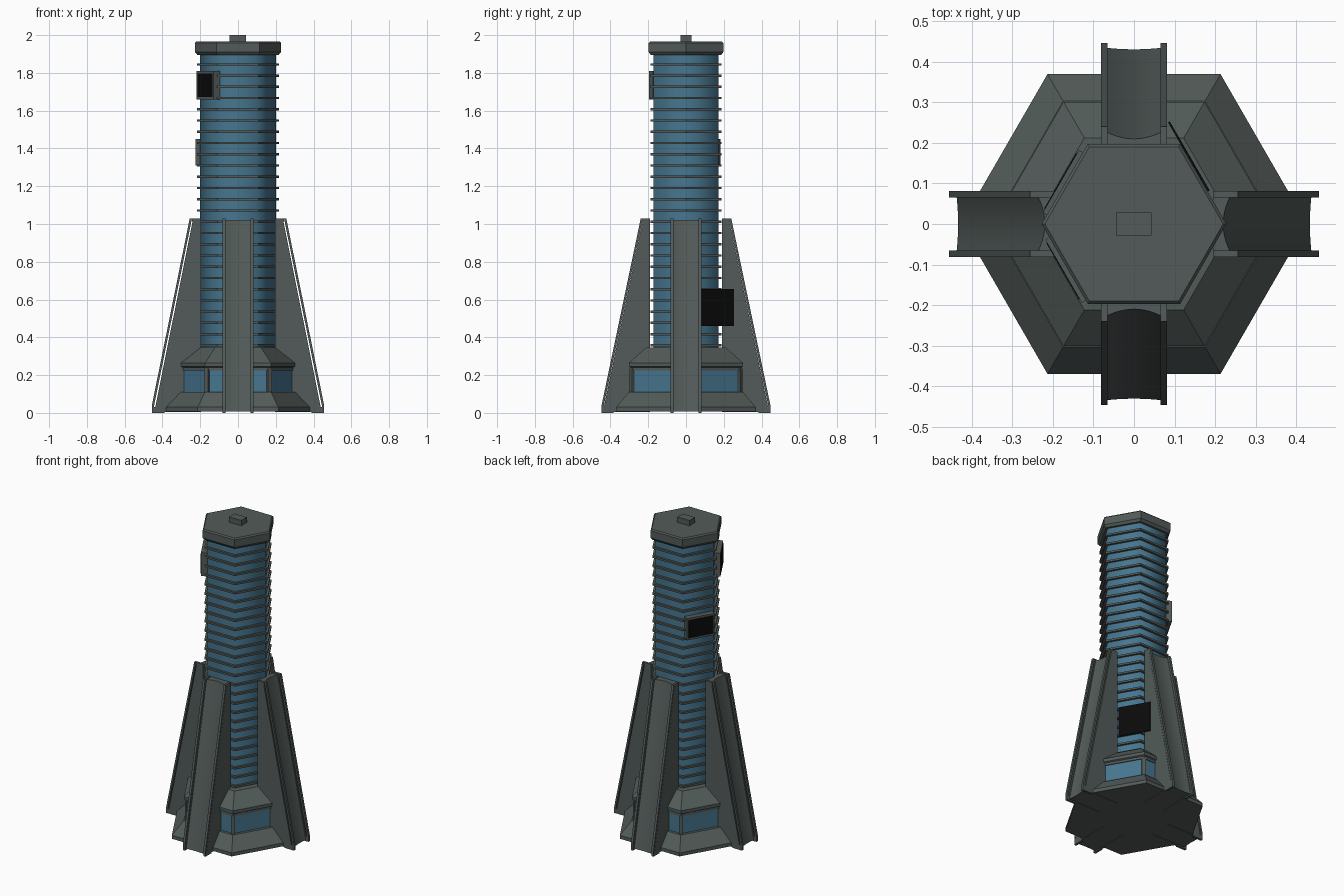
import bpy, bmesh
from math import sin, cos, pi, radians
from mathutils import Matrix

if "Cube" in bpy.data.objects:
    bpy.data.objects.remove(bpy.data.objects["Cube"])


def material(name, rgb):
    m = bpy.data.materials.new(name)
    m.use_nodes = True
    m.diffuse_color = (*rgb, 1)
    bsdf = m.node_tree.nodes["Principled BSDF"]
    bsdf.inputs["Base Color"].default_value = (*rgb, 1)
    bsdf.inputs["Roughness"].default_value = 0.7
    return m


GREY = material("slate grey", (0.085, 0.105, 0.1))
BLUE = material("glass blue", (0.062, 0.18, 0.275))
BLACK = material("screen black", (0.003, 0.003, 0.003))


def finish(name, bm, mat, smooth=0):
    bmesh.ops.recalc_face_normals(bm, faces=bm.faces)
    mesh = bpy.data.meshes.new(name)
    bm.to_mesh(mesh)
    bm.free()
    mesh.materials.append(mat)
    ob = bpy.data.objects.new(name, mesh)
    bpy.context.collection.objects.link(ob)
    if smooth:
        bpy.ops.object.select_all(action="DESELECT")
        ob.select_set(True)
        bpy.context.view_layer.objects.active = ob
        bpy.ops.object.shade_smooth_by_angle(angle=radians(smooth))
    return ob


def loft(bm, rings):
    """Skin a stack of equal-length point rings and cap both ends."""
    rows = [[bm.verts.new(p) for p in ring] for ring in rings]
    n = len(rows[0])
    for a, b in zip(rows, rows[1:]):
        for i in range(n):
            j = (i + 1) % n
            bm.faces.new((a[i], a[j], b[j], b[i]))
    bm.faces.new(rows[0])
    bm.faces.new(rows[-1])


def hexagon(r, z):
    return [(r * cos(k * pi / 3), r * sin(k * pi / 3), z) for k in range(6)]


def hex_stack(name, profile, mat, smooth=0):
    bm = bmesh.new()
    loft(bm, [hexagon(r, z) for r, z in profile])
    return finish(name, bm, mat, smooth)


def box(name, x, y, z, mat, angle=0):
    """Box from (min, max) ranges, turned about the z axis."""
    bm = bmesh.new()
    loft(bm, [[(x[0], y[0], h), (x[1], y[0], h), (x[1], y[1], h), (x[0], y[1], h)] for h in z])
    bmesh.ops.transform(bm, matrix=Matrix.Rotation(radians(angle), 4, "Z"), verts=bm.verts)
    return finish(name, bm, mat)


# Base: sloped plinth, window band with corner posts, sloped roof
hex_stack("plinth", [(0.427, 0.008), (0.427, 0.03), (0.35, 0.11), (0.32, 0.112)], GREY)
hex_stack("base_windows", [(0.332, 0.1), (0.332, 0.235)], BLUE)
hex_stack("base_roof", [(0.33, 0.225), (0.338, 0.225), (0.338, 0.24), (0.348, 0.245),
                        (0.348, 0.265), (0.245, 0.345), (0.2, 0.347)], GREY)
for k in (60, 120, 240, 300):
    box("base_corner_post", (0.312, 0.337), (-0.012, 0.012), (0.1, 0.235), GREY, k)

# Tower: glass shaft ringed by evenly spaced slats
hex_stack("glass_shaft", [(0.2, 0.33), (0.2, 1.92)], BLUE, 61)
bm = bmesh.new()
for k in range(26):
    z = 1.845 - 0.0595 * k
    loft(bm, [hexagon(0.216, z - 0.006), hexagon(0.216, z + 0.006)])
finish("floor_slats", bm, GREY)

# Roof cap and its small box
hex_stack("roof_cap", [(0.215, 1.895), (0.228, 1.91), (0.228, 1.958), (0.22, 1.966)], GREY)
box("roof_box", (-0.045, 0.043), (-0.028, 0.028), (1.96, 2.0), GREY)


# Buttresses: tapered body with a hollowed outer face, edged by two rails
def buttress(angle, foot, head, inner, gap):
    turn = Matrix.Rotation(radians(angle), 4, "Z")
    half, steps = 0.07, 10
    bm = bmesh.new()
    rings = []
    for r, z, depth in ((foot, 0.008, 0.004), (head, 1.02, 0.018)):
        ring = [(inner, -half, z)]
        for i in range(steps + 1):
            u = 2 * i / steps - 1
            ring.append((r - depth * (1 - u * u), u * half, z))
        rings.append(ring + [(inner, half, z)])
    loft(bm, rings)
    bmesh.ops.transform(bm, matrix=turn, verts=bm.verts)
    finish("buttress_body", bm, GREY, 35)

    for side in (-1, 1):
        ys = sorted((side * 0.066, side * 0.081))
        bm = bmesh.new()
        near, far = gap, gap + 0.012
        loft(bm, [[(r + near, ys[0], z), (r + far, ys[0], z), (r + far, ys[1], z), (r + near, ys[1], z)]
                  for r, z in ((foot, 0.0), (foot, 0.04), (head, 1.028))])
        # side plate, foot pad and head tie hold the rail
        loft(bm, [[(inner, ys[0], z), (r, ys[0], z), (r, ys[1], z), (inner, ys[1], z)]
                  for r, z in ((foot, 0.005), (foot, 0.03), (head, 1.025))])
        loft(bm, [[(foot - 0.05, ys[0], z), (foot + near, ys[0], z), (foot + near, ys[1], z),
                   (foot - 0.05, ys[1], z)] for z in (0.0, 0.03)])
        loft(bm, [[(inner, ys[0], z), (head + near, ys[0], z), (head + near, ys[1], z),
                   (inner, ys[1], z)] for z in (1.012, 1.028)])
        bmesh.ops.transform(bm, matrix=turn, verts=bm.verts)
        finish("buttress_rail", bm, GREY)


for a in (0, 180):
    buttress(a, 0.438, 0.238, 0.195, 0.006)
for a in (90, 270):
    buttress(a, 0.435, 0.228, 0.19, 0)


# Wall screens: grey housing with a thin black plate, on the slanted faces
def screen(angle, t, z, name):
    box(name + "_housing", (0.17, 0.209), t, z, GREY, angle)
    box(name + "_plate", (0.207, 0.211), (t[0] + 0.01, t[1] - 0.01),
        (z[0] + 0.012, z[1] - 0.012), BLACK, angle)


screen(210, (-0.076, 0.104), (1.66, 1.81), "upper_screen")
screen(150, (-0.09, 0.088), (1.31, 1.45), "middle_screen")
box("lower_screen", (0.198, 0.203), (-0.022, 0.175), (0.46, 0.655), BLACK, 30)
